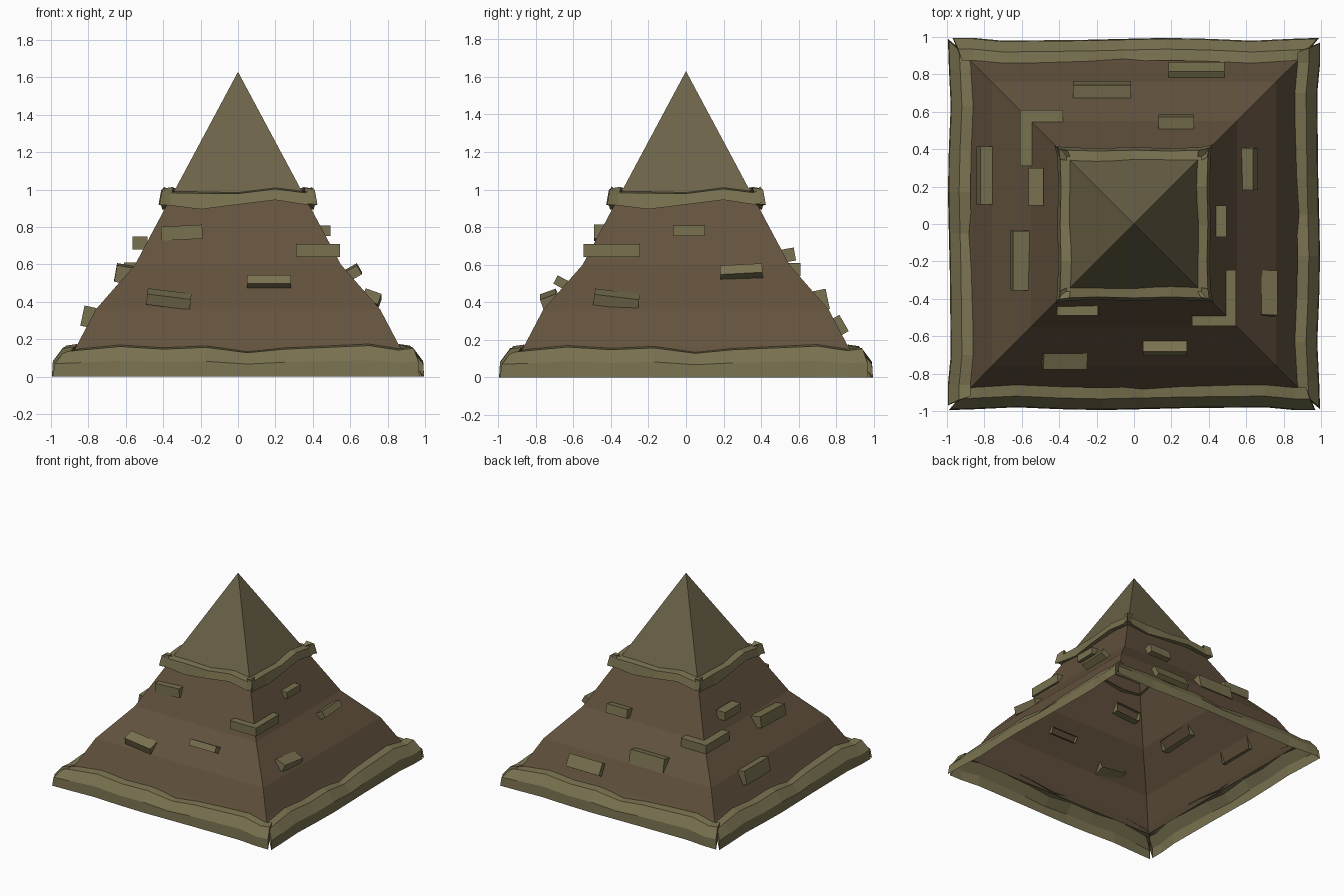
import bpy, bmesh
from math import radians, pi
from mathutils import Matrix, Vector

if "Cube" in bpy.data.objects:
    bpy.data.objects.remove(bpy.data.objects["Cube"])


def material(name, color):
    m = bpy.data.materials.new(name)
    m.diffuse_color = (*color, 1)
    m.use_nodes = True
    m.node_tree.nodes["Principled BSDF"].inputs["Base Color"].default_value = m.diffuse_color
    return m


BROWN = material("brown_stone", (0.125, 0.085, 0.048))
TIP = material("tip_stone", (0.15, 0.125, 0.065))
TRIM = material("moss_trim", (0.19, 0.165, 0.08))


def turn(side):
    # side 0 front, 1 right, 2 back, 3 left
    return Matrix.Rotation(side * pi / 2, 4, 'Z')


def finish(name, bm, *mats):
    mesh = bpy.data.meshes.new(name)
    bm.normal_update()
    bm.to_mesh(mesh)
    bm.free()
    for m in mats:
        mesh.materials.append(m)
    ob = bpy.data.objects.new(name, mesh)
    bpy.context.collection.objects.link(ob)
    return ob


# Hollow pyramid body, open underneath
bm = bmesh.new()
rings = []
for r, z in [(.885, .13), (.86, .17), (.76, .36), (.55, .60), (.345, .985)]:
    rings.append([bm.verts.new((x * r, y * r, z)) for x, y in ((-1, -1), (1, -1), (1, 1), (-1, 1))])
for a, b in zip(rings, rings[1:]):
    for i in range(4):
        j = (i + 1) % 4
        bm.faces.new((a[i], a[j], b[j], b[i]))
apex = bm.verts.new((0, 0, 1.63))
for i in range(4):
    f = bm.faces.new((rings[-1][i], rings[-1][(i + 1) % 4], apex))
    f.material_index = 1
finish("pyramid_body", bm, BROWN, TIP)


# Wavy trim bands: one uneven strip per side, capped at both ends
def band(name, stations, profile):
    """stations: (u, bottom z, top z, outward shift); profile: (radius, height fraction, end inset)"""
    bm = bmesh.new()
    for side in range(4):
        rows = []
        for k, (u, lo, hi, shift) in enumerate(stations):
            row = []
            for r, t, inset in profile:
                uu = u
                if k == 0:
                    uu += inset
                elif k == len(stations) - 1:
                    uu -= inset * .5
                row.append(bm.verts.new(turn(side) @ Vector((uu, -(r + shift), lo + (hi - lo) * t))))
            rows.append(row)
        for a, b in zip(rows, rows[1:]):
            for i in range(len(profile) - 1):
                bm.faces.new((a[i], b[i], b[i + 1], a[i + 1]))
        bm.faces.new(rows[0])
        bm.faces.new(rows[-1][::-1])
    finish(name, bm, TRIM)


band("base_band",
     [(-.99, 0, .14, .005), (-.84, 0, .15, 0), (-.63, 0, .17, -.01), (-.40, 0, .155, 0),
      (-.17, 0, .165, .005), (.05, 0, .135, 0), (.25, 0, .155, -.005), (.70, 0, .175, -.01),
      (.86, 0, .15, .005), (.97, 0, .16, .005)],
     [(.99, 0, 0), (.985, .5, .01), (.93, .95, .06), (.87, 1, .10)])
band("upper_band",
     [(-.42, .92, 1.01, .015), (-.36, .915, .99, 0), (-.20, .895, .99, -.005), (0, .92, .985, 0),
      (.20, .945, 1.01, -.005), (.36, .92, .99, 0), (.41, .93, 1.015, .005)],
     [(.36, 0, .03), (.41, 0, 0), (.395, .9, .015), (.34, 1, .03)])


# Protruding bricks: boxes without a back face
def brick(name, side, u, r, z, w, h, d, tilt=0, roll=0):
    bm = bmesh.new()
    bmesh.ops.create_cube(bm, size=1)
    bm.normal_update()
    back = [f for f in bm.faces if f.normal.y > .9]
    bmesh.ops.delete(bm, geom=back, context='FACES_ONLY')
    place = (turn(side) @ Matrix.Translation((u, -r, z))
             @ Matrix.Rotation(radians(roll), 4, 'Y') @ Matrix.Rotation(radians(tilt), 4, 'X')
             @ Matrix.Diagonal((w, d, h, 1)))
    bm.transform(place)
    finish(name, bm, TRIM)


BRICKS = {
    "front": (0, [(-.30, .455, .77, .22, .075, .07, 0, -3), (.165, .655, .50, .235, .05, .09, -28, 0),
                  (-.37, .725, .415, .235, .06, .09, 20, 7)]),
    "right": (1, [(.015, .465, .78, .17, .055, .06, 0, 0), (.295, .61, .555, .225, .055, .09, -30, -3),
                  (-.37, .715, .415, .24, .06, .09, 20, 7)]),
    "back": (2, [(.17, .715, .41, .31, .11, .08, -12, 0), (-.225, .54, .65, .19, .07, .08, -10, 0),
                 (-.335, .815, .275, .30, .10, .06, -30, 0)]),
    "left": (3, [(-.26, .80, .32, .31, .11, .065, -12, 0), (.195, .61, .55, .32, .09, .09, -10, 2),
                 (-.20, .525, .715, .20, .07, .08, 0, 0)]),
}
for label, (side, rows) in BRICKS.items():
    for n, row in enumerate(rows):
        brick(f"{label}_brick_{n + 1}", side, *row)


# L-shaped corner bricks wrapping two opposite edges
def corner_brick(name, side, outer, arm_x, arm_y, t, z, h):
    x, y = outer, -outer
    pts = [(x - arm_x, y), (x, y), (x, y + arm_y), (x - t, y + arm_y), (x - t, y + t), (x - arm_x, y + t)]
    bm = bmesh.new()
    f = bm.faces.new([bm.verts.new((px, py, z - h / 2)) for px, py in pts])
    top = bmesh.ops.extrude_face_region(bm, geom=[f])
    bmesh.ops.translate(bm, vec=(0, 0, h), verts=[v for v in top["geom"] if isinstance(v, bmesh.types.BMVert)])
    bmesh.ops.recalc_face_normals(bm, faces=bm.faces)
    bm.transform(turn(side))
    finish(name, bm, TRIM)


corner_brick("front_right_corner_brick", 0, .545, .235, .30, .06, .675, .07)
corner_brick("back_left_corner_brick", 2, .61, .23, .30, .065, .575, .07)
